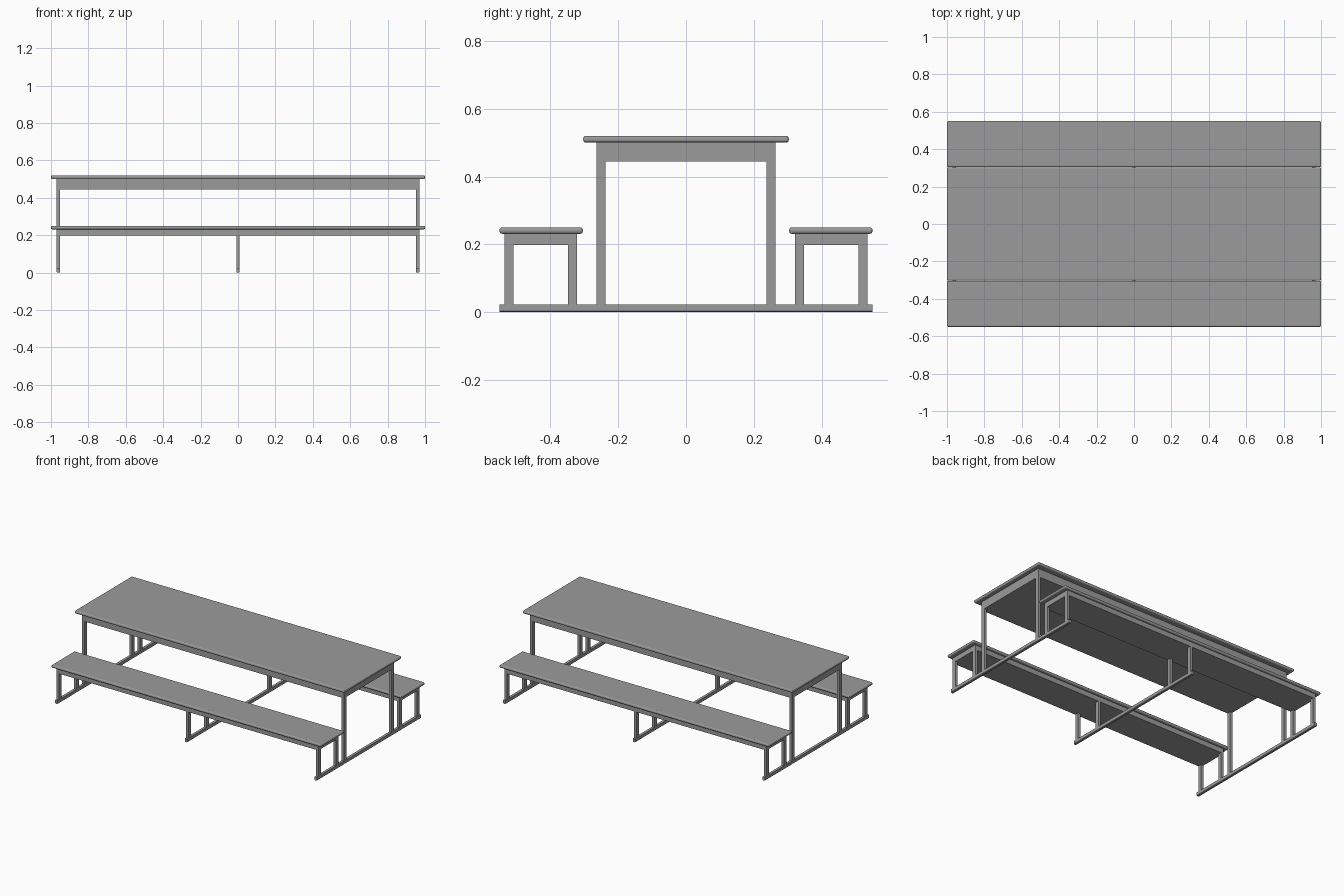
import bpy
import bmesh
from mathutils import Vector

old = bpy.data.objects.get("Cube")
if old:
    bpy.data.objects.remove(old, do_unlink=True)

GREY = (0.33, 0.33, 0.33, 1)
grey = bpy.data.materials.new("plain_grey")
grey.use_nodes = True
grey.diffuse_color = GREY
grey.node_tree.nodes["Principled BSDF"].inputs["Base Color"].default_value = GREY


def box(name, x, y, z, bevel=0.0, segments=1, rule=None):
    """Box spanning the three ranges; rule picks which edges are bevelled."""
    lo, hi = Vector((x[0], y[0], z[0])), Vector((x[1], y[1], z[1]))
    bm = bmesh.new()
    bmesh.ops.create_cube(bm, size=1)
    for v in bm.verts:
        v.co = (lo + hi) / 2 + v.co * (hi - lo)
    if bevel:
        edges = [e for e in bm.edges if rule is None or rule(e)]
        bmesh.ops.bevel(bm, geom=edges, offset=bevel, segments=segments,
                        profile=0.5, affect='EDGES')
    mesh = bpy.data.meshes.new(name)
    bm.to_mesh(mesh)
    bm.free()
    mesh.materials.append(grey)
    obj = bpy.data.objects.new(name, mesh)
    bpy.context.collection.objects.link(obj)
    return obj


def side_range(sign, a, b):
    return tuple(sorted((sign * a, sign * b)))


def lower_long_edge(e):
    a, b = (v.co for v in e.verts)
    return abs(a.x - b.x) < 0.001 and abs(a.z - b.z) < 0.001 and a.z < 0.01


FRAME_X = 0.97      # outer face of the end frames
BAR = 0.018         # bar thickness along x
RAIL_TOP = 0.023

# Table top and the solid panel below it
box("table_top", (-1, 1), (-0.303, 0.303), (0.5, 0.52), 0.008, 3)
box("table_apron", (-FRAME_X, FRAME_X), (-0.264, 0.264), (0.444, 0.5))

# Benches on both sides
for sign, side in ((-1, "front"), (1, "back")):
    box(side + "_bench_seat", (-1, 1), side_range(sign, 0.304, 0.55),
        (0.231, 0.25), 0.008, 3)
    box(side + "_bench_apron", (-FRAME_X, FRAME_X),
        side_range(sign, 0.322, 0.535), (0.198, 0.231))

# Floor rails with their legs; the middle frame carries only the benches
half = BAR / 2
for cx, place in ((half - FRAME_X, "right"), (0, "middle"), (FRAME_X - half, "left")):
    span = (cx - half, cx + half)
    box(place + "_floor_rail", span, (-0.55, 0.55), (0, RAIL_TOP),
        0.003, 1, lower_long_edge)
    for sign, side in ((-1, "front"), (1, "back")):
        start = f"{place}_{side}_"
        box(start + "bench_outer_leg", span, side_range(sign, 0.509, 0.535),
            (RAIL_TOP, 0.198))
        box(start + "bench_inner_leg", span, side_range(sign, 0.322, 0.348),
            (RAIL_TOP, 0.198))
        if place != "middle":
            box(start + "table_leg", span, side_range(sign, 0.238, 0.264),
                (RAIL_TOP, 0.444))
